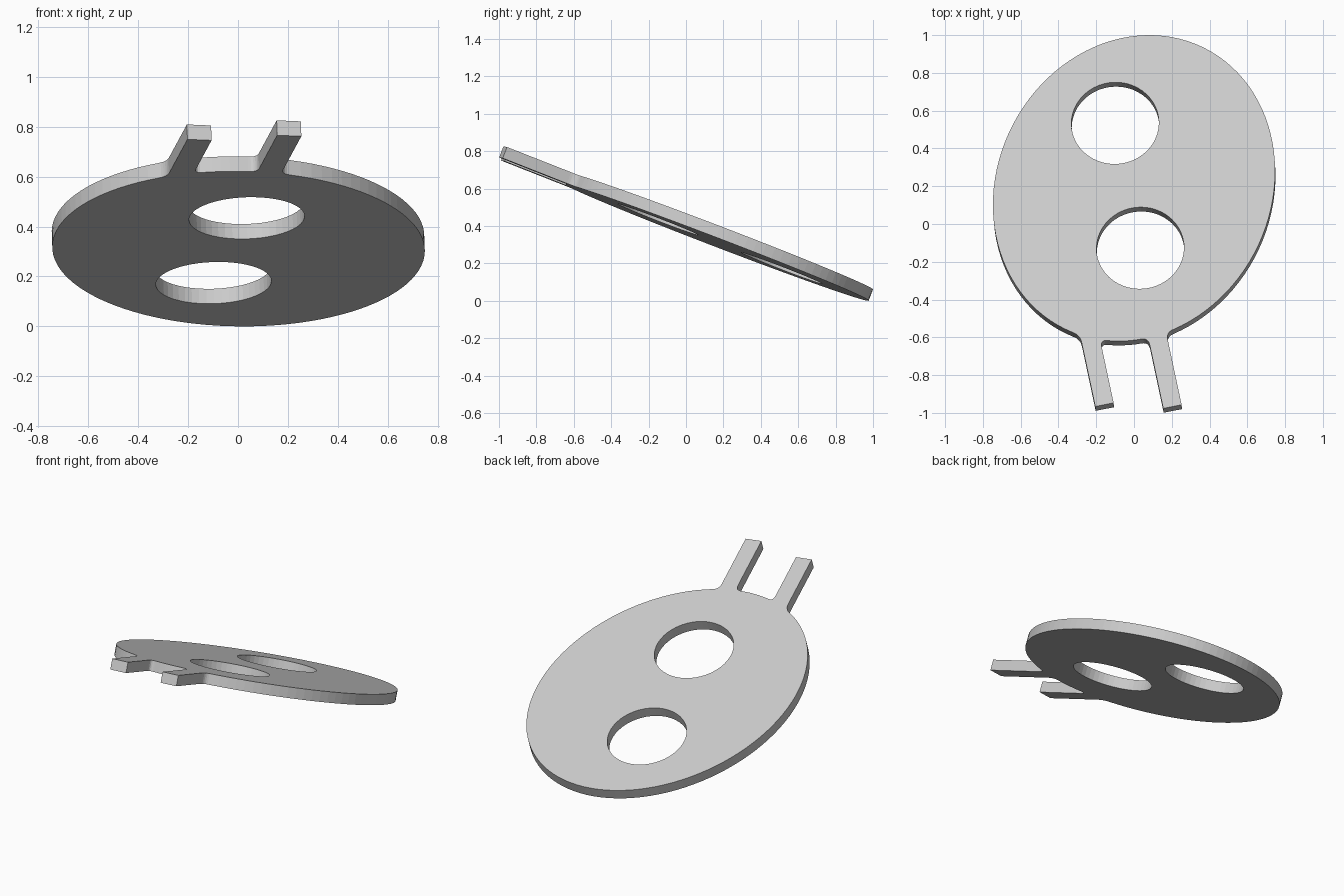
import bpy, bmesh
from math import cos, sin, acos, pi, sqrt, tau
from mathutils import Vector

if "Cube" in bpy.data.objects:
    bpy.data.objects.remove(bpy.data.objects["Cube"])

# Plane of the tilted plate: z = A + B*x + C*y, seen from above
A, B, C = 0.444, 0.035, -0.386
THICK = 0.064
normal = Vector((-B, -C, 1)).normalized()

# Oval body as seen from above (half width, centre, shear, half height)
RX, CY, SHEAR, RY = 0.747, 0.19, 0.119, 0.805
LEAN = 0.213          # sideways lean of the prongs


def oval(t):
    x = RX * cos(t)
    return Vector((x, CY + SHEAR * x + RY * sin(t)))


def oval_bottom(x):
    return oval(-acos(x / RX))


def fillet(tip, side, steps=6):
    """Rounded corner from the oval (on the given side) onto a prong edge."""
    x = tip.x
    for _ in range(8):
        corner = oval_bottom(x)
        x = tip.x - LEAN * (corner.y - tip.y)
    p0 = oval_bottom(x + side * 0.036)
    p2 = corner + Vector((LEAN, -1)) * 0.04
    pts = []
    for i in range(steps + 1):
        u = i / steps
        w = 0.15 * u * (1 - u)
        pts.append(p0 * (1 - u) ** 2 + corner * (2 * u * (1 - u)) + p2 * u * u)
    return pts


def arc(t0, t1, n):
    return [oval(t0 + (t1 - t0) * i / n) for i in range(1, n)]


# Prong tip corners
l0, l1 = Vector((-0.205, -0.966)), Vector((-0.108, -0.947))
r0, r1 = Vector((0.155, -0.976)), Vector((0.252, -0.957))
fl0, fl1 = fillet(l0, -1), fillet(l1, 1)
fr0, fr1 = fillet(r0, -1), fillet(r1, 1)


def angle(p):
    return -acos(p.x / RX)


# Outline, counter-clockwise: body, left prong, notch, right prong
outline = arc(angle(fr1[0]), angle(fl0[0]) + tau, 90)
outline += fl0 + [l0, l1] + fl1[::-1]
outline += arc(angle(fl1[0]), angle(fr0[0]), 5)
outline += fr0 + [r0, r1] + fr1[::-1]


# Round holes square to the plate, foreshortened from above
def hole(cx, cy, r=0.232, n=48):
    u = Vector((1, 0, B)).normalized()
    v = normal.cross(u)
    return [Vector((cx, cy)) + r * (cos(tau * i / n) * u.xy + sin(tau * i / n) * v.xy)
            for i in range(n)]


loops = [outline, hole(-0.10, 0.534), hole(0.033, -0.127)]

# Fill the top face with its holes, then extrude to thickness
bm = bmesh.new()
edges = []
for loop in loops:
    vs = [bm.verts.new((p.x, p.y, A + B * p.x + C * p.y)) for p in loop]
    edges += [bm.edges.new((vs[i], vs[(i + 1) % len(vs)])) for i in range(len(vs))]
bmesh.ops.triangle_fill(bm, edges=edges, use_beauty=True, use_dissolve=False, normal=normal)
ext = bmesh.ops.extrude_face_region(bm, geom=bm.faces[:], use_keep_orig=True)
new_verts = [g for g in ext["geom"] if isinstance(g, bmesh.types.BMVert)]
bmesh.ops.translate(bm, verts=new_verts, vec=-normal * THICK)
bmesh.ops.recalc_face_normals(bm, faces=bm.faces[:])

# Stand on the ground
low = min(v.co.z for v in bm.verts)
bmesh.ops.translate(bm, verts=bm.verts[:], vec=(0, 0, -low))

mesh = bpy.data.meshes.new("pronged_plate")
bm.to_mesh(mesh)
bm.free()
bpy.context.collection.objects.link(bpy.data.objects.new("pronged_plate", mesh))
